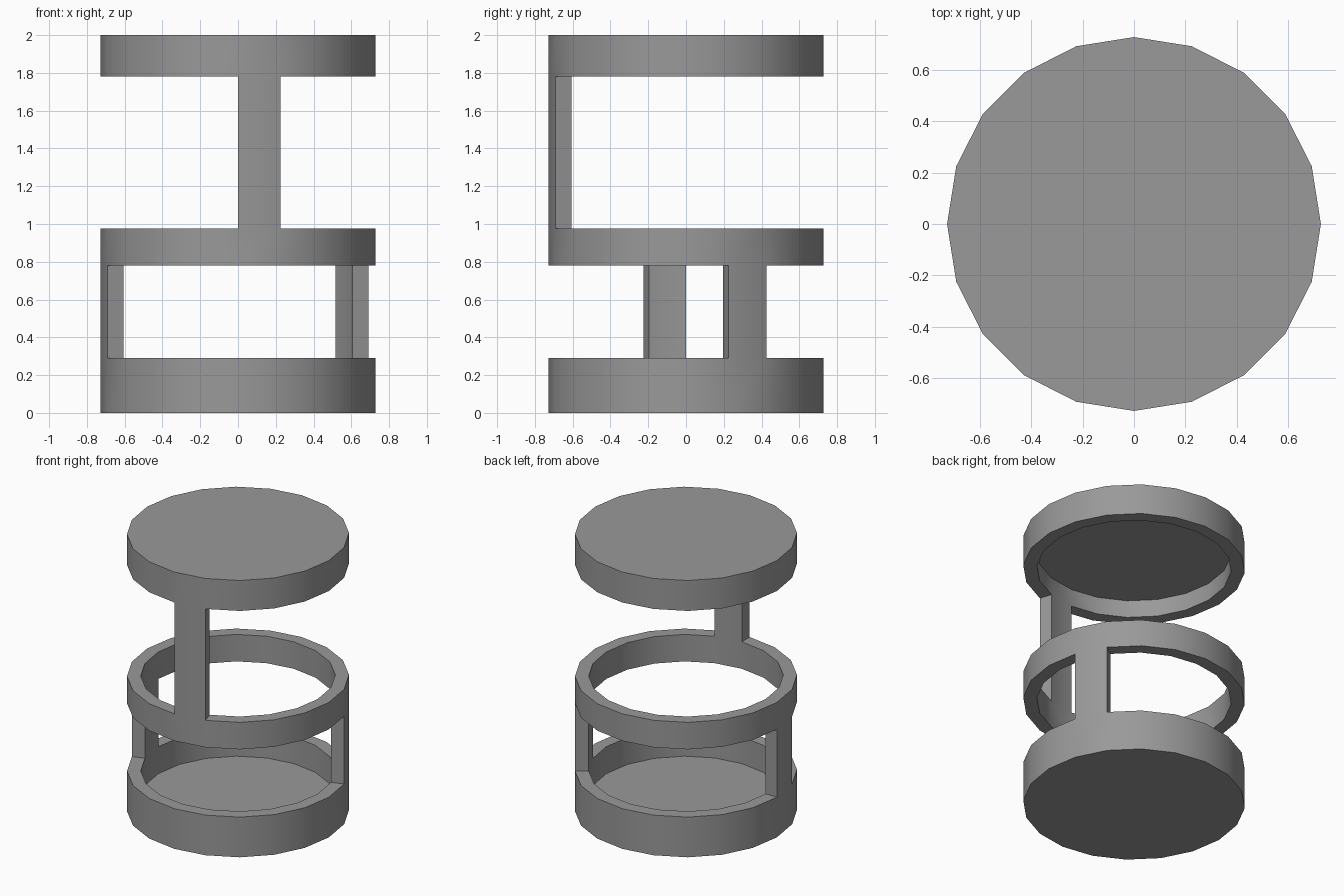
import bpy, bmesh
from math import sin, cos, radians

cube = bpy.data.objects.get("Cube")
if cube:
    bpy.data.objects.remove(cube, do_unlink=True)

SIDES = 20
OUTER, INNER = 0.727, 0.637
# Band edges from the ground up; inside, the floor and ceiling are raised and lowered
OUTER_Z = [0, 0.29, 0.78, 0.975, 1.78, 2.0]
INNER_Z = [0.095, 0.29, 0.78, 0.975, 1.78, 1.905]

# Which wall segments are solid in each band: full rings, or single posts
ring = set(range(SIDES))
lower_posts = {1, 10}
upper_post = {15}
bands = [ring, lower_posts, ring, upper_post, ring]

mat = bpy.data.materials.new("mid_grey")
grey = (0.32, 0.32, 0.32, 1)
mat.diffuse_color = grey
mat.use_nodes = True
mat.node_tree.nodes["Principled BSDF"].inputs["Base Color"].default_value = grey

bm = bmesh.new()
verts = {}


def vert(inside, seg, level):
    """Shared wall vertex on the outer or inner surface."""
    key = (inside, seg % SIDES, level)
    if key not in verts:
        a = radians(360 / SIDES * key[1])
        r = INNER if inside else OUTER
        z = (INNER_Z if inside else OUTER_Z)[level]
        verts[key] = bm.verts.new((r * cos(a), r * sin(a), z))
    return verts[key]


def quad(*keys):
    bm.faces.new([vert(*k) for k in keys])


def across(s0, l0, s1, l1):
    """Face through the wall thickness along one edge."""
    quad((0, s0, l0), (0, s1, l1), (1, s1, l1), (1, s0, l0))


# Rings and posts as one continuous wall
top = len(bands)
for b, segs in enumerate(bands):
    for s in segs:
        for side in (0, 1):
            quad((side, s, b), (side, s + 1, b), (side, s + 1, b + 1), (side, s, b + 1))
        if (s - 1) % SIDES not in segs:
            across(s, b, s, b + 1)
        if (s + 1) % SIDES not in segs:
            across(s + 1, b, s + 1, b + 1)
        if b > 0 and s not in bands[b - 1]:
            across(s, b, s + 1, b)
        if b < top - 1 and s not in bands[b + 1]:
            across(s, b + 1, s + 1, b + 1)

# Underside, floor, ceiling and lid discs
for level in (0, top):
    for side in (0, 1):
        bm.faces.new([vert(side, s, level) for s in range(SIDES)])

bmesh.ops.recalc_face_normals(bm, faces=bm.faces)
mesh = bpy.data.meshes.new("open_canister_frame")
bm.to_mesh(mesh)
bm.free()
mesh.materials.append(mat)
frame = bpy.data.objects.new("open_canister_frame", mesh)
bpy.context.collection.objects.link(frame)

# Smooth round walls, sharp rims
bpy.ops.object.select_all(action='DESELECT')
frame.select_set(True)
bpy.context.view_layer.objects.active = frame
bpy.ops.object.shade_smooth_by_angle(angle=radians(30))
